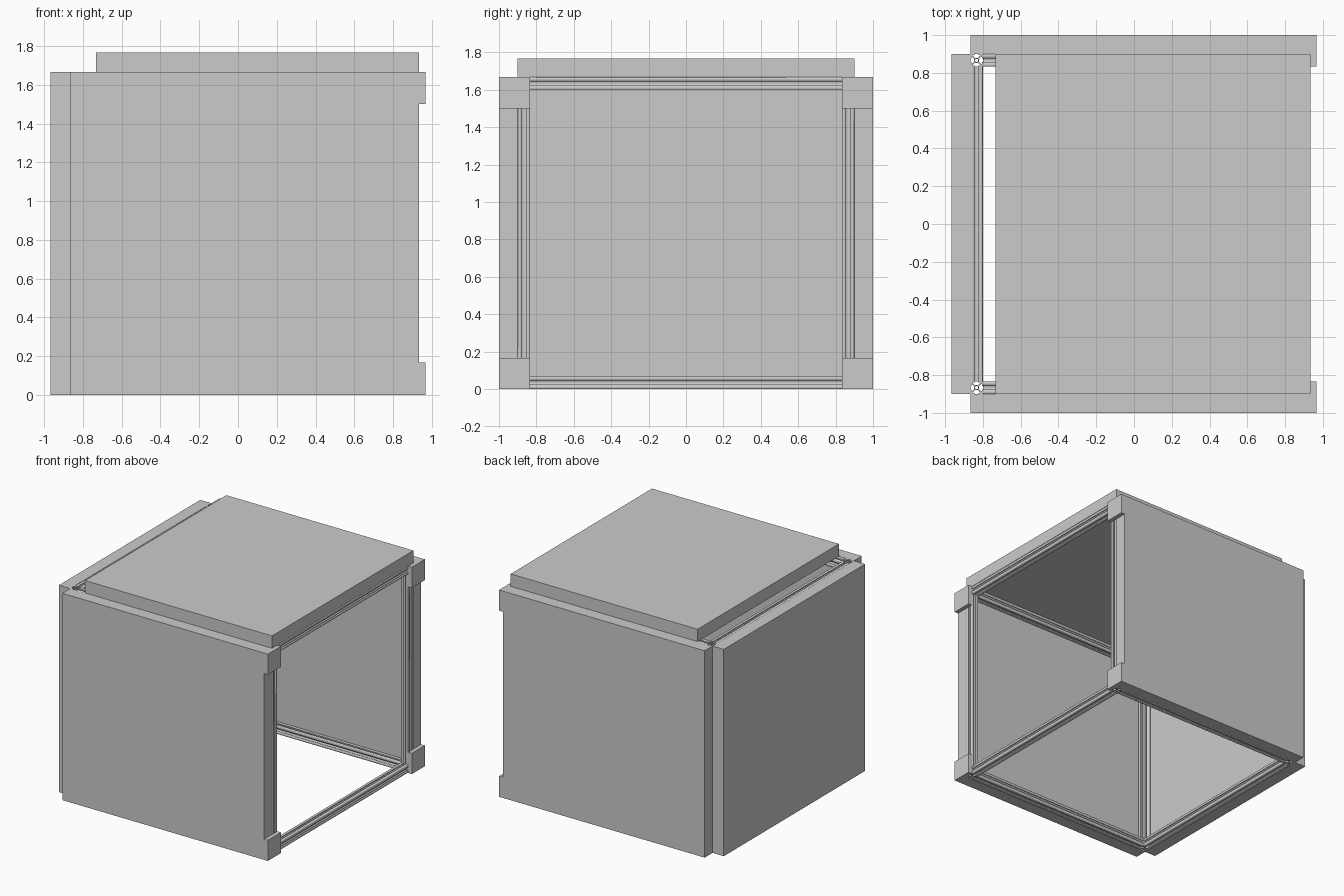
import bpy
from math import radians
from mathutils import Matrix, Vector

if "Cube" in bpy.data.objects:
    bpy.data.objects.remove(bpy.data.objects["Cube"])

MM = 1 / 300          # model units per millimetre
H = 500 * MM          # frame height
HALF = 10 * MM        # half the width of an extrusion

grey = bpy.data.materials.new("light grey")
grey.use_nodes = True
colour = (0.6, 0.6, 0.6, 1)
grey.diffuse_color = colour
grey.node_tree.nodes["Principled BSDF"].inputs["Base Color"].default_value = colour


def add_object(name, mesh):
    obj = bpy.data.objects.new(name, mesh)
    bpy.context.collection.objects.link(obj)
    mesh.materials.clear()
    mesh.materials.append(grey)
    return obj


def box(name, low, high):
    """Box between two opposite corners."""
    low, high = Vector(low), Vector(high)
    bpy.ops.mesh.primitive_cube_add(size=1)
    obj = bpy.context.object
    obj.name = name
    obj.data.transform(Matrix.Translation((low + high) / 2) @ Matrix.Diagonal((*(high - low), 1)))
    obj.data.materials.append(grey)
    return obj


def slot_profile():
    """T-slot outline: one slotted side, repeated four times round."""
    half_side = [(10, 9), (10, 3), (8.2, 3), (8.2, 5.5), (7, 5.5), (4, 2.5)]
    side = [(x, -y) for x, y in half_side] + half_side[::-1]
    points = []
    for k in range(4):
        turn = Matrix.Rotation(radians(90 * k), 2)
        points += [turn @ Vector(p) * MM for p in side]
    return points


def bore_profile(count=16):
    return [Matrix.Rotation(radians(360 * k / count), 2) @ Vector((2.5 * MM, 0)) for k in range(count)]


def extrusion(name, start, end):
    """Slotted bar from start to end along one axis."""
    start, end = Vector(start), Vector(end)
    curve = bpy.data.curves.new(name + "_profile", "CURVE")
    curve.dimensions = "2D"
    curve.fill_mode = "BOTH"
    curve.extrude = (end - start).length / 2
    for points in (slot_profile(), bore_profile()):
        spline = curve.splines.new("POLY")
        spline.points.add(len(points) - 1)
        for point, co in zip(spline.points, points):
            point.co = (co.x, co.y, 0, 1)
        spline.use_cyclic_u = True
    helper = bpy.data.objects.new("profile_helper", curve)
    mesh = bpy.data.meshes.new_from_object(helper)
    bpy.data.objects.remove(helper)
    axis = (end - start).normalized()
    if axis.z > 0.5:
        turn = Matrix()
    elif axis.x > 0.5:
        turn = Matrix.Rotation(radians(90), 4, "Y")
    else:
        turn = Matrix.Rotation(radians(90), 4, "X")
    mesh.transform(Matrix.Translation((start + end) / 2) @ turn)
    return add_object(name, mesh)


# Main planes of the cabinet
LEFT, RIGHT = -260 * MM, 280 * MM      # outer faces of the frame in x
SIDE = 270 * MM                        # outer face of the frame in y
POST_X = (("closed", LEFT + HALF), ("open", RIGHT - HALF))
POST_Y = (("front", -SIDE + HALF), ("back", SIDE - HALF))
RAIL_Z = (("lower", HALF), ("upper", H - HALF))

# Frame posts
for x_name, x in POST_X:
    for y_name, y in POST_Y:
        extrusion(f"{x_name}_{y_name}_post", (x, y, 0), (x, y, H))

# Frame rails between the posts
for z_name, z in RAIL_Z:
    for y_name, y in POST_Y:
        extrusion(f"{z_name}_{y_name}_rail", (LEFT + 2 * HALF, y, z), (RIGHT - 2 * HALF, y, z))
    for x_name, x in POST_X:
        extrusion(f"{z_name}_{x_name}_rail", (x, -SIDE + 2 * HALF, z), (x, SIDE - 2 * HALF, z))

# Thick panels
THICK = 30 * MM
box("front_panel", (LEFT, -SIDE - THICK, 0), (RIGHT, -SIDE, H))
box("back_panel", (LEFT, SIDE, 0), (RIGHT, SIDE + THICK, H))
box("side_panel", (LEFT - THICK, -SIDE, 0), (LEFT, SIDE, H))
box("top_panel", (RIGHT - H, -SIDE, H), (RIGHT, SIDE, H + THICK))

# Square corner plates on the open side
PLATE = 50 * MM
for y_name, y in (("front", -SIDE - THICK), ("back", SIDE + THICK - PLATE)):
    for z_name, z in (("lower", 0), ("upper", H - PLATE)):
        box(f"{z_name}_{y_name}_corner_plate", (RIGHT, y, z),
            (RIGHT + 10 * MM, y + PLATE, z + PLATE))
